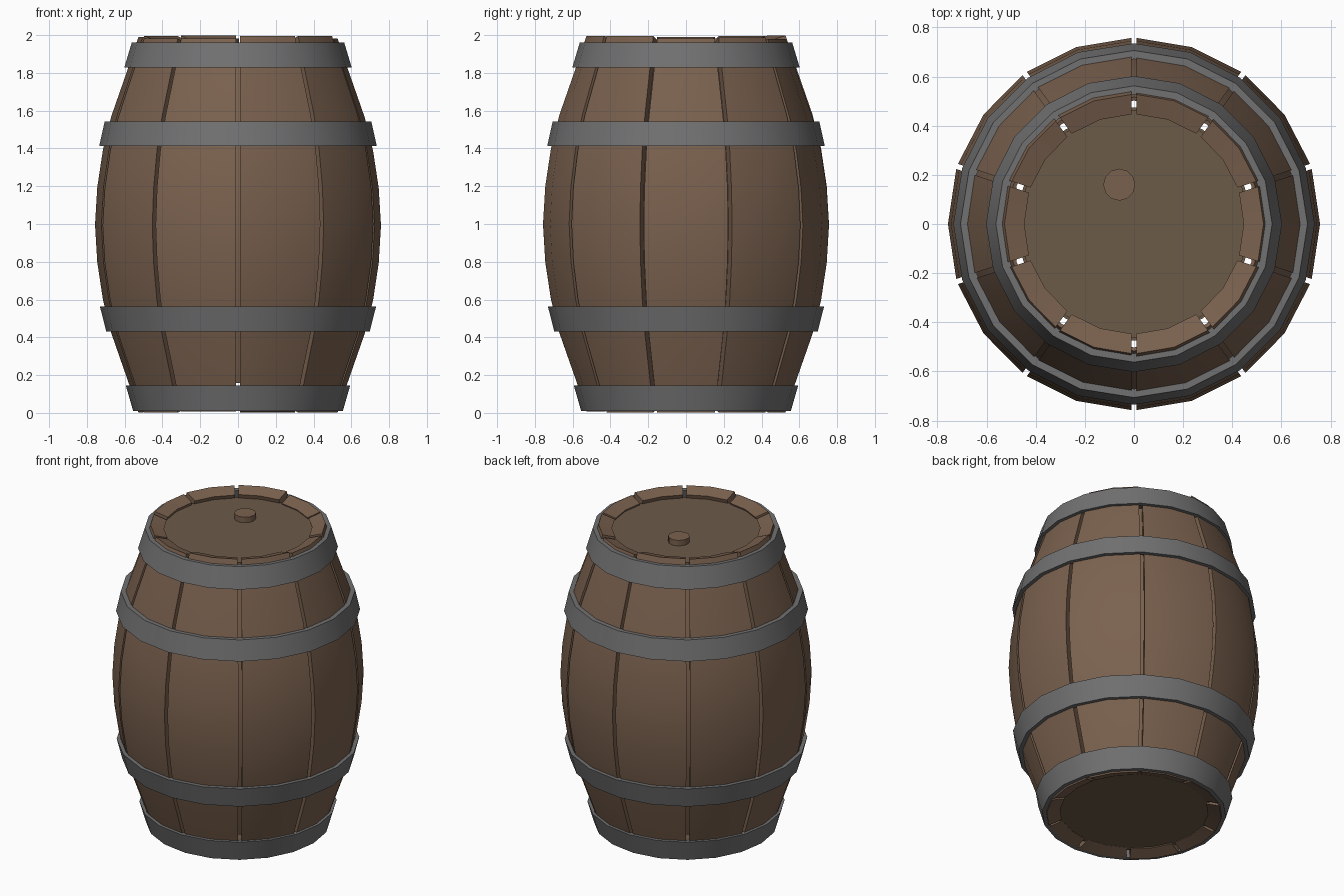
import bpy, bmesh, math, random

if "Cube" in bpy.data.objects:
    bpy.data.objects.remove(bpy.data.objects["Cube"])

random.seed(4)


def material(name, rgb):
    m = bpy.data.materials.new(name)
    m.diffuse_color = (*rgb, 1)
    m.use_nodes = True
    m.node_tree.nodes["Principled BSDF"].inputs["Base Color"].default_value = m.diffuse_color
    return m


WOOD = material("stave brown", (0.195, 0.120, 0.077))
LID = material("lid brown", (0.150, 0.103, 0.065))
IRON = material("hoop grey", (0.165, 0.165, 0.168))

# Barrel outline, lower half mirrored upward: (height, outer radius)
HALF = [(0, .527), (.14, .573), (.42, .67), (.6, .715), (.8, .745), (1, .757)]
PROFILE = HALF + [(2 - z, r) for z, r in reversed(HALF[:-1])]


def finish(name, bm, mat):
    bmesh.ops.recalc_face_normals(bm, faces=bm.faces)
    mesh = bpy.data.meshes.new(name)
    bm.to_mesh(mesh)
    bm.free()
    mesh.materials.append(mat)
    ob = bpy.data.objects.new(name, mesh)
    bpy.context.collection.objects.link(ob)
    bpy.ops.object.select_all(action='DESELECT')
    ob.select_set(True)
    bpy.context.view_layer.objects.active = ob
    bpy.ops.object.shade_smooth_by_angle(angle=math.radians(30))
    return ob


def lathe(name, section, mat, sides=20, loc=(0, 0)):
    """Revolve a closed (radius, height) section into a ring."""
    bm = bmesh.new()
    rings = []
    for i in range(sides):
        a = math.pi / 2 + 2 * math.pi * i / sides
        rings.append([bm.verts.new((r * math.cos(a) + loc[0],
                                    r * math.sin(a) + loc[1], z)) for r, z in section])
    n = len(section)
    for i in range(sides):
        p, q = rings[i], rings[(i + 1) % sides]
        for j in range(n):
            k = (j + 1) % n
            bm.faces.new((p[j], q[j], q[k], p[k]))
    return finish(name, bm, mat)


def disc(name, radius, z0, z1, mat, sides=20, loc=(0, 0)):
    bm = bmesh.new()
    bmesh.ops.create_cone(bm, cap_ends=True, segments=sides, radius1=radius,
                          radius2=radius, depth=z1 - z0)
    bmesh.ops.translate(bm, verts=bm.verts, vec=(loc[0], loc[1], (z0 + z1) / 2))
    return finish(name, bm, mat)


def inner_point(i, depth):
    """Profile point moved inward along its normal."""
    a, b = PROFILE[max(i - 1, 0)], PROFILE[min(i + 1, len(PROFILE) - 1)]
    dz, dr = b[0] - a[0], b[1] - a[1]
    l = math.hypot(dz, dr)
    return PROFILE[i][0] + depth * dr / l, PROFILE[i][1] - depth * dz / l


# Ten curved staves with narrow gaps and slightly uneven ends
def stave(name, mid):
    bm = bmesh.new()
    top, bottom = random.uniform(-.022, 0), random.uniform(0, .008)
    loops = []
    for i, (z, r) in enumerate(PROFILE):
        zi, ri = inner_point(i, .085)
        shift = bottom + (top - bottom) * z / 2
        loop = []
        for rad, h, order in ((r, z, (-1, 0, 1)), (ri, zi, (1, 0, -1))):
            half = math.pi / 10 - .011 / rad
            for s in order:
                a = mid + s * half
                loop.append(bm.verts.new((rad * math.cos(a), rad * math.sin(a), h + shift)))
        loops.append(loop)
    for p, q in zip(loops, loops[1:]):
        for j in range(6):
            k = (j + 1) % 6
            bm.faces.new((p[j], p[k], q[k], q[j]))
    for end in (loops[0], loops[-1]):
        bm.faces.new((end[0], end[1], end[4], end[5]))
        bm.faces.new((end[1], end[2], end[3], end[4]))
    finish(name, bm, WOOD)


for i in range(10):
    stave(f"stave_{i + 1}", math.radians(36 * i))

# Thin lining behind the gaps
outer = [inner_point(i, .06) for i in range(1, len(PROFILE) - 1)]
inner = [inner_point(i, .075) for i in range(1, len(PROFILE) - 1)]
lathe("inner_lining", [(r, z) for z, r in outer] + [(r, z) for z, r in reversed(inner)], WOOD)

# Iron hoops: (bottom z, bottom radius, top z, top radius)
for name, (z0, r0, z1, r1) in {
    "bottom_hoop": (.01, .555, .145, .594),
    "lower_hoop": (.43, .697, .563, .731),
    "upper_hoop": (1.412, .735, 1.542, .706),
    "top_hoop": (1.828, .602, 1.962, .562),
}.items():
    lathe(name, [(r0, z0), (r1, z1), (r1 - .035, z1), (r0 - .035, z0)], IRON)

# Barrel heads and the bung
disc("top_lid", .465, 1.90, 1.945, LID)
disc("bottom_lid", .475, .035, .08, LID)
disc("bung", .065, 1.93, 1.982, WOOD, 12, (-.06, .16))
